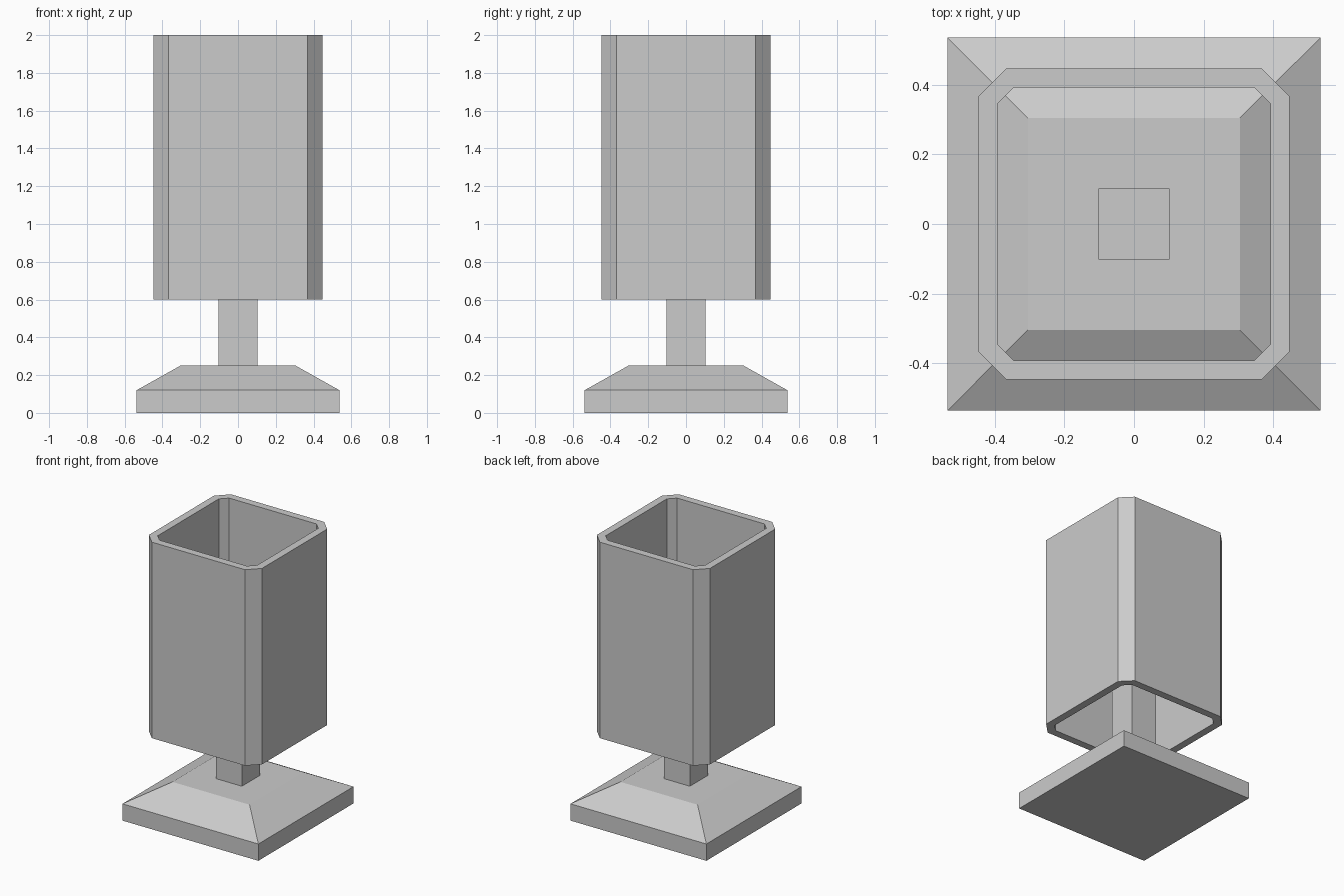
import bpy, bmesh

if "Cube" in bpy.data.objects:
    bpy.data.objects.remove(bpy.data.objects["Cube"])


def octagon(half, cut):
    """Square outline with chamfered corners, counter-clockwise."""
    a, b = half, half - cut
    return [(b, -a), (a, -b), (a, b), (b, a), (-b, a), (-a, b), (-a, -b), (-b, -a)]


def square(half):
    return [(half, -half), (half, half), (-half, half), (-half, -half)]


def loft(name, sections, closed_loop=False):
    """Skin a stack of (outline, z) rings; cap the ends or join last to first."""
    bm = bmesh.new()
    rings = [[bm.verts.new((x, y, z)) for x, y in pts] for pts, z in sections]
    pairs = list(zip(rings, rings[1:]))
    if closed_loop:
        pairs.append((rings[-1], rings[0]))
    else:
        bm.faces.new(rings[0][::-1])
        bm.faces.new(rings[-1])
    for lo, hi in pairs:
        n = len(lo)
        for i in range(n):
            j = (i + 1) % n
            bm.faces.new((lo[i], lo[j], hi[j], hi[i]))
    bmesh.ops.recalc_face_normals(bm, faces=bm.faces)
    mesh = bpy.data.meshes.new(name)
    bm.to_mesh(mesh)
    bm.free()
    obj = bpy.data.objects.new(name, mesh)
    bpy.context.collection.objects.link(obj)
    return obj


# Square foot with sloping shoulders
loft("base", [(square(0.537), 0), (square(0.537), 0.12), (square(0.305), 0.25)])

# Slim post rising into the sleeve
loft("post", [(square(0.102), 0.25), (square(0.102), 1.25)])

# Open-ended sleeve with chamfered corners
outer, inner = octagon(0.447, 0.079), octagon(0.393, 0.048)
loft("sleeve", [(outer, 0.6), (outer, 2.0), (inner, 2.0), (inner, 0.6)], closed_loop=True)
